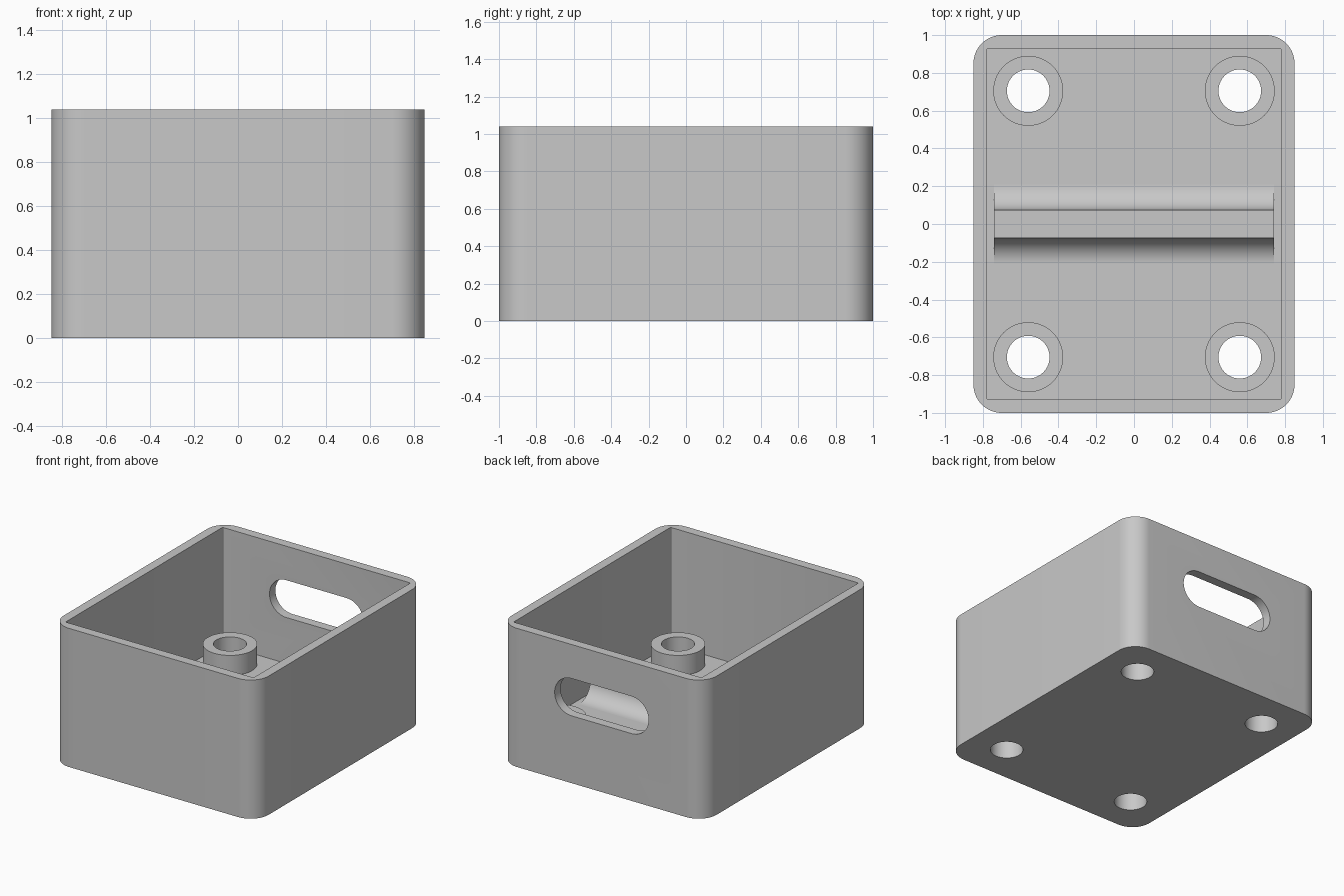
import bpy, bmesh, math
from mathutils import Matrix, Vector

cube = bpy.data.objects.get("Cube")
if cube:
    bpy.data.objects.remove(cube, do_unlink=True)

HX, HY, H = 0.85, 1.0, 1.04        # outer half sizes and height
WALL, FLOOR = 0.07, 0.16
PART_TOP = 0.31                    # top of the posts and the rib
POST_X, POST_Y, POST_R, HOLE_R = 0.56, 0.705, 0.185, 0.113

grey = bpy.data.materials.new("light_grey")
grey.use_nodes = True
colour = (0.58, 0.58, 0.58, 1)
grey.diffuse_color = colour
grey.node_tree.nodes["Principled BSDF"].inputs["Base Color"].default_value = colour


def arc(cx, cy, r, start, end, steps):
    """Points along an arc, angles in degrees."""
    return [(cx + r * math.cos(math.radians(start + (end - start) * i / steps)),
             cy + r * math.sin(math.radians(start + (end - start) * i / steps)))
            for i in range(steps + 1)]


def rounded_rect(hx, hy, r, steps=16):
    pts = []
    for k, (sx, sy) in enumerate([(1, 1), (-1, 1), (-1, -1), (1, -1)]):
        pts += arc(sx * (hx - r), sy * (hy - r), r, 90 * k, 90 * k + 90, steps)
    return pts


def circle(r, steps=64):
    return arc(0, 0, r, 0, 360, steps)[:-1]


def prism(name, profile, depth, matrix):
    """Extrude a flat profile along its local z, then place it."""
    bm = bmesh.new()
    base = bm.faces.new([bm.verts.new((x, y, 0)) for x, y in profile])
    grown = bmesh.ops.extrude_face_region(bm, geom=[base])
    top = [v for v in grown["geom"] if isinstance(v, bmesh.types.BMVert)]
    bmesh.ops.translate(bm, verts=top, vec=(0, 0, depth))
    bmesh.ops.transform(bm, matrix=matrix, verts=bm.verts)
    bmesh.ops.remove_doubles(bm, verts=bm.verts, dist=1e-5)
    bmesh.ops.recalc_face_normals(bm, faces=bm.faces)
    mesh = bpy.data.meshes.new(name)
    bm.to_mesh(mesh)
    bm.free()
    mesh.materials.append(grey)
    obj = bpy.data.objects.new(name, mesh)
    bpy.context.collection.objects.link(obj)
    return obj


def cut(obj, cutter):
    """Subtract the cutter from the object and discard it."""
    mod = obj.modifiers.new("cut", "BOOLEAN")
    mod.operation = "DIFFERENCE"
    mod.solver = "EXACT"
    mod.object = cutter
    cutter.hide_render = True
    bpy.context.view_layer.objects.active = obj
    bpy.ops.object.modifier_apply(modifier=mod.name)
    bpy.data.objects.remove(cutter, do_unlink=True)


def smooth(obj):
    bpy.ops.object.select_all(action="DESELECT")
    obj.select_set(True)
    bpy.context.view_layer.objects.active = obj
    bpy.ops.object.shade_smooth_by_angle(angle=math.radians(30))


at = Matrix.Translation

# Open box with rounded outer corners and a square cavity
box = prism("box", rounded_rect(HX, HY, 0.15), H, Matrix())
cavity = rounded_rect(HX - WALL, HY - WALL, 0.01, 3)
cut(box, prism("cavity_cutter", cavity, H, at((0, 0, FLOOR))))

# Handle slot through the back wall only
upright = Matrix.Rotation(math.radians(90), 4, "X")
slot = arc(0.25, 0, 0.14, -90, 90, 24) + arc(-0.25, 0, 0.14, 90, 270, 24)
cut(box, prism("slot_cutter", slot, 0.3, at((0, HY + 0.1, 0.645)) @ upright))

# Hollow corner posts whose holes run through the floor
for side, sx in (("left", 1), ("right", -1)):
    for end, sy in (("front", -1), ("back", 1)):
        place = Vector((sx * POST_X, sy * POST_Y, 0))
        hole_at = at(place - Vector((0, 0, 0.1)))
        cut(box, prism("hole_cutter", circle(HOLE_R), 1, hole_at))
        post = prism(f"{end}_{side}_post", circle(POST_R), PART_TOP - FLOOR,
                     at(place + Vector((0, 0, FLOOR))))
        cut(post, prism("hole_cutter", circle(HOLE_R), 1, hole_at))
        smooth(post)
smooth(box)

# Cross rib with concave feet blending into the floor
half, foot = 0.075, 0.135
right_foot = arc(half + foot, FLOOR + foot, foot, 270, 180, 16)
profile = right_foot + [(half, PART_TOP), (-half, PART_TOP)]
profile += [(-y, z) for y, z in reversed(right_foot)]
# local x, y, z become world y, z, x
along_x = Matrix(((0, 0, 1, -0.74), (1, 0, 0, 0), (0, 1, 0, 0), (0, 0, 0, 1)))
smooth(prism("cross_rib", profile, 1.48, along_x))
